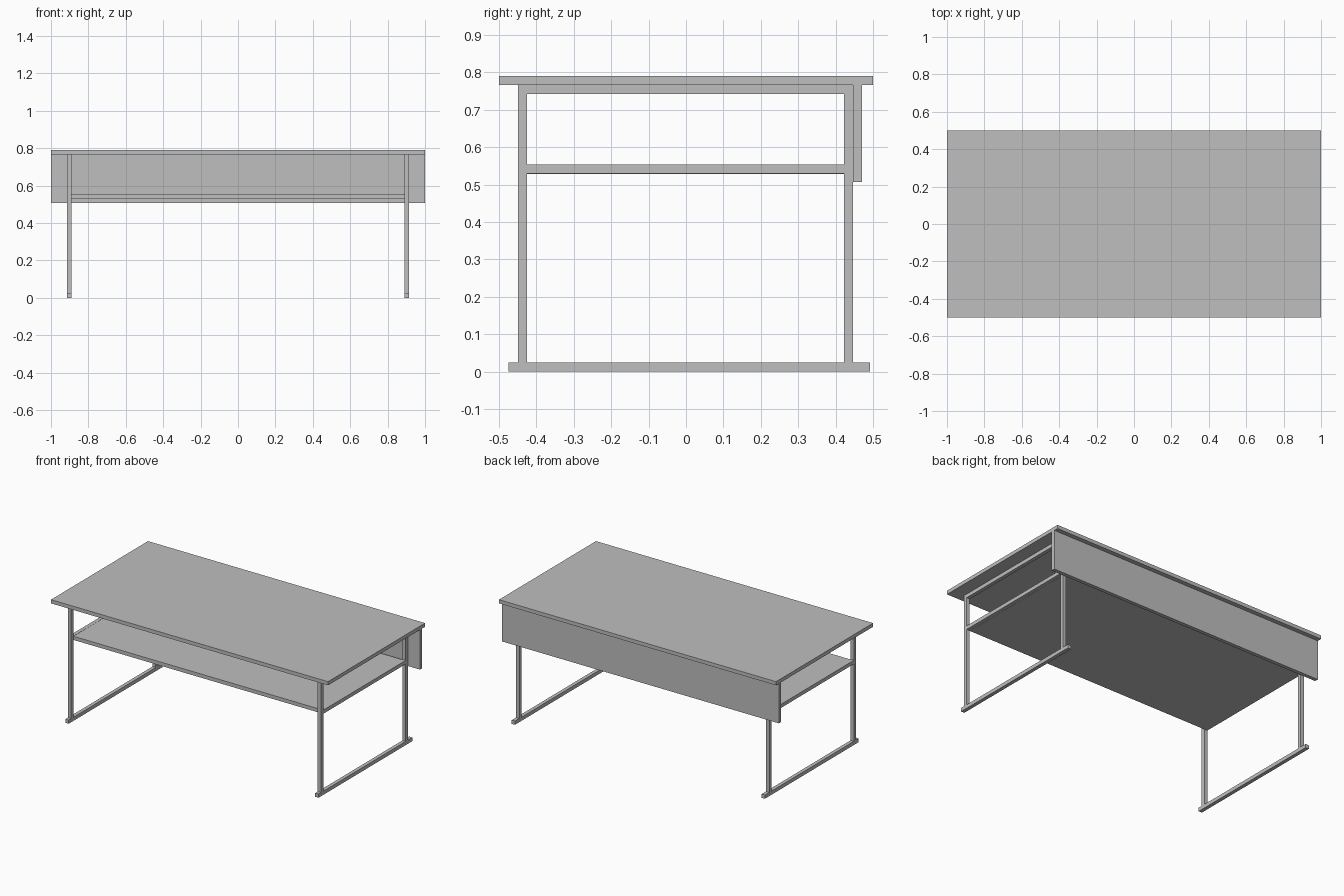
import bpy

cube = bpy.data.objects.get("Cube")
if cube:
    bpy.data.objects.remove(cube, do_unlink=True)

# Single neutral grey
grey = bpy.data.materials.new("neutral_grey")
grey.use_nodes = True
colour = (0.52, 0.52, 0.52, 1)
grey.diffuse_color = colour
grey.node_tree.nodes["Principled BSDF"].inputs["Base Color"].default_value = colour


def box(name, xs, ys, zs):
    """Box spanning the given (low, high) ranges."""
    spans = (xs, ys, zs)
    bpy.ops.mesh.primitive_cube_add(size=1, location=[(a + b) / 2 for a, b in spans])
    ob = bpy.context.object
    ob.name = name
    ob.scale = [b - a for a, b in spans]
    bpy.ops.object.transform_apply(location=False, rotation=False, scale=True)
    ob.data.materials.append(grey)
    return ob


T = 0.024                    # board and tube thickness
TOP = 0.79                   # table height
UNDER = TOP - T              # underside of the table top
INNER, OUTER = 0.89, 0.914   # side frame, inner and outer x
FRONT, BACK = -0.449, 0.447  # leg faces in y
SHELF = 0.529                # underside of the shelf rail
between = (FRONT + T, BACK - T)

# Boards
box("table_top", (-1, 1), (-0.5, 0.5), (UNDER, TOP))
box("back_panel", (-1, 1), (BACK, BACK + T), (0.507, UNDER))
box("shelf", (-INNER, INNER), between, (SHELF - 0.001, SHELF + T - 0.001))

# Side frames
for side, s in (("left", 1), ("right", -1)):
    xs = sorted((s * INNER, s * OUTER))
    box(f"{side}_foot", xs, (-0.475, 0.492), (0, T))
    box(f"{side}_front_leg", xs, (FRONT, FRONT + T), (T, UNDER))
    box(f"{side}_back_leg", xs, (BACK - T, BACK), (T, UNDER))
    box(f"{side}_top_rail", xs, between, (UNDER - T, UNDER))
    box(f"{side}_shelf_rail", xs, between, (SHELF, SHELF + T))
